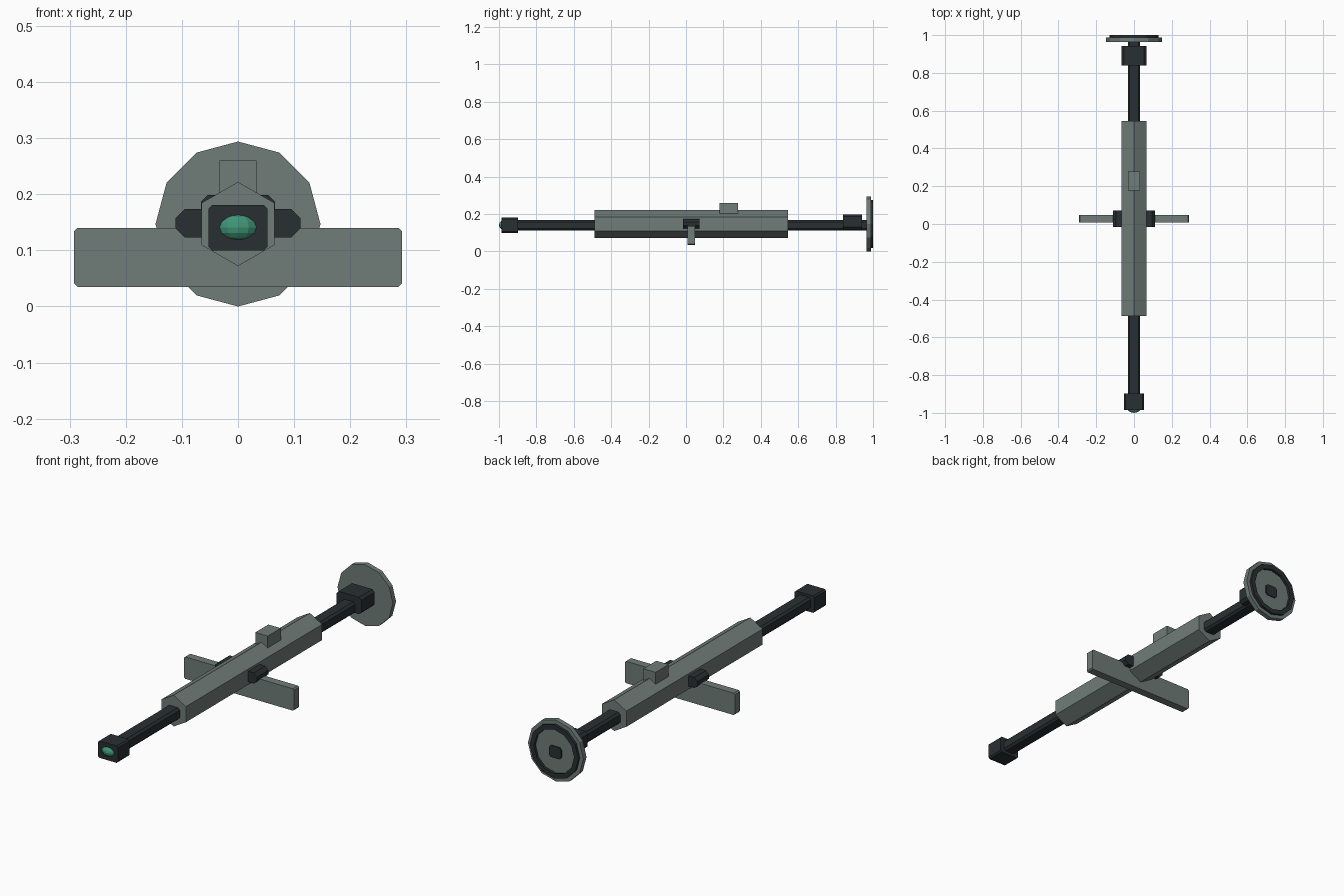
import bpy, bmesh
from math import sin, cos, pi

if "Cube" in bpy.data.objects:
    bpy.data.objects.remove(bpy.data.objects["Cube"])


def material(name, rgb):
    m = bpy.data.materials.new(name)
    m.diffuse_color = (*rgb, 1)
    m.use_nodes = True
    m.node_tree.nodes["Principled BSDF"].inputs["Base Color"].default_value = m.diffuse_color
    return m


GREEN_GREY = material("green_grey", (0.16, 0.20, 0.185))
DARK = material("dark_metal", (0.022, 0.029, 0.032))
GLASS = material("green_glass", (0.05, 0.30, 0.18))
AXIS = 0.147  # height of the main tube centre


def finish(name, bm, mat):
    bmesh.ops.recalc_face_normals(bm, faces=bm.faces)
    me = bpy.data.meshes.new(name)
    bm.to_mesh(me)
    bm.free()
    me.materials.append(mat)
    ob = bpy.data.objects.new(name, me)
    bpy.context.collection.objects.link(ob)
    return ob


def ngon(n, r, z=AXIS):
    return [(r * sin(2 * pi * i / n), z + r * cos(2 * pi * i / n)) for i in range(n)]


def chamfered(w, z0, z1, c):
    """Rectangle of half width w with cut corners, in x and z."""
    if c == 0:
        return [(-w, z0), (w, z0), (w, z1), (-w, z1)]
    return [(-w + c, z0), (w - c, z0), (w, z0 + c), (w, z1 - c),
            (w - c, z1), (-w + c, z1), (-w, z1 - c), (-w, z0 + c)]


def prism(name, outline, y0, y1, mat):
    """Extrude an x-z outline along y."""
    bm = bmesh.new()
    face = bm.faces.new([bm.verts.new((x, y0, z)) for x, z in outline])
    ext = bmesh.ops.extrude_face_region(bm, geom=[face])
    for v in ext["geom"]:
        if isinstance(v, bmesh.types.BMVert):
            v.co.y = y1
    if not face.is_valid or len(bm.faces) < len(outline) + 2:
        bottom = [v for v in bm.verts if abs(v.co.y - y0) < 1e-6]
        bmesh.ops.contextual_create(bm, geom=bottom)
    return finish(name, bm, mat)


def ring(name, n, r_out, r_in, y0, y1, mat):
    bm = bmesh.new()
    loops = [[bm.verts.new((x, y, z)) for x, z in ngon(n, r)]
             for r, y in ((r_out, y0), (r_out, y1), (r_in, y1), (r_in, y0))]
    for k in range(4):
        a, b = loops[k], loops[(k + 1) % 4]
        for i in range(n):
            j = (i + 1) % n
            bm.faces.new((a[i], a[j], b[j], b[i]))
    return finish(name, bm, mat)


# Main hexagonal body and the inner rod running through it
prism("hex_body", ngon(6, 0.075), -0.488, 0.545, GREEN_GREY)
prism("inner_rod", chamfered(0.033, 0.113, 0.169, 0.01), -0.92, 0.993, DARK)

# Front lens housing and lens
prism("lens_housing", chamfered(0.053, 0.10, 0.181, 0.007), -0.986, -0.898, DARK)
bm = bmesh.new()
bmesh.ops.create_uvsphere(bm, u_segments=12, v_segments=8, radius=1)
for v in bm.verts:
    v.co = (v.co.x * 0.038, -0.972 + v.co.y * 0.028, 0.141 + v.co.z * 0.026)
finish("lens", bm, GLASS)

# Rear collar and round end plate with raised rim
prism("rear_collar", chamfered(0.066, 0.118, 0.199, 0.012), 0.84, 0.942, DARK)
prism("end_plate", ngon(12, 0.147), 0.964, 0.988, GREEN_GREY)
ring("end_rim", 12, 0.129, 0.106, 0.98, 1.0, DARK)

# Side lugs, cross bar and top sight
prism("side_lugs", chamfered(0.111, 0.123, 0.174, 0.016), -0.016, 0.072, DARK)
prism("cross_bar", chamfered(0.292, 0.035, 0.14, 0.006), 0.008, 0.047, GREEN_GREY)
prism("top_sight", chamfered(0.033, 0.195, 0.26, 0), 0.178, 0.277, GREEN_GREY)
